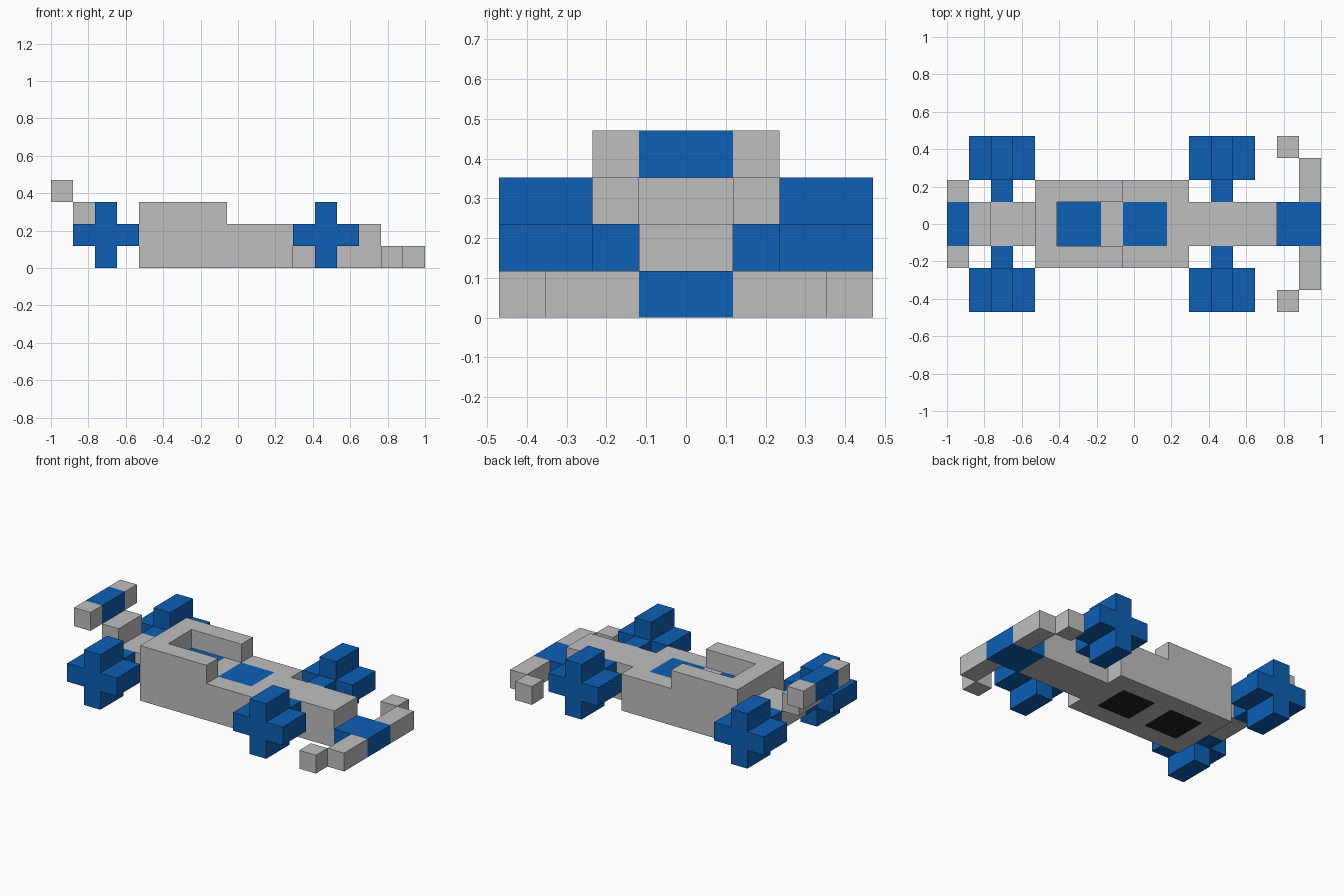
import bpy
import bmesh

default = bpy.data.objects.get("Cube")
if default:
    bpy.data.objects.remove(default, do_unlink=True)

U = 2 / 17   # one block; layouts below are in blocks, x counted from the tail
X0 = -1.0


def material(name, rgb):
    m = bpy.data.materials.new(name)
    m.use_nodes = True
    m.diffuse_color = (*rgb, 1)
    bsdf = next(n for n in m.node_tree.nodes if n.type == 'BSDF_PRINCIPLED')
    bsdf.inputs["Base Color"].default_value = (*rgb, 1)
    return m


GREY = material("light grey", (0.52, 0.52, 0.52))
BLUE = material("blue", (0.004, 0.115, 0.462))
BLACK = material("black", (0.015, 0.015, 0.015))


def finish(name, bm, mats):
    bmesh.ops.recalc_face_normals(bm, faces=bm.faces)
    me = bpy.data.meshes.new(name)
    bm.to_mesh(me)
    bm.free()
    for m in mats:
        me.materials.append(m)
    ob = bpy.data.objects.new(name, me)
    bpy.context.collection.objects.link(ob)
    return ob


def prism(outline, lo, hi, axis):
    """Extrude an outline between lo and hi along y (outline is x,z) or z (outline is x,y)."""
    bm = bmesh.new()

    def place(a, b, c):
        p = (a, c, b) if axis == 'y' else (a, b, c)
        return (X0 + p[0] * U, p[1] * U, p[2] * U)

    face = bm.faces.new([bm.verts.new(place(a, b, lo)) for a, b in outline])
    grown = bmesh.ops.extrude_face_region(bm, geom=[face])
    verts = [v for v in grown["geom"] if isinstance(v, bmesh.types.BMVert)]
    step = (hi - lo) * U
    bmesh.ops.translate(bm, verts=verts, vec=(0, step, 0) if axis == 'y' else (0, 0, step))
    return bm


def box(name, x, y, z, mat):
    rect = [(x[0], y[0]), (x[1], y[0]), (x[1], y[1]), (x[0], y[1])]
    return finish(name, prism(rect, z[0], z[1], 'z'), [mat])


# Hull and nose, with painted panels cut into the top and the underside
hull = prism([(4, -2), (11, -2), (11, -1), (15, -1), (15, 1), (11, 1), (11, 2), (4, 2)], 0, 2, 'z')
cuts = [((X0 + i * U, 0, 0), (1, 0, 0)) for i in (5, 7, 8, 10)]
cuts += [((0, j * U, 0), (0, 1, 0)) for j in (-1, 1)]
for co, no in cuts:
    bmesh.ops.bisect_plane(hull, geom=hull.verts[:] + hull.edges[:] + hull.faces[:],
                           plane_co=co, plane_no=no)
hull.normal_update()
for f in hull.faces:
    c = f.calc_center_median()
    x, y, z = (c.x - X0) / U, c.y / U, c.z / U
    if abs(f.normal.z) > 0.9 and abs(y) < 1 and (5 < x < 7 or 8 < x < 10):
        f.material_index = 1 if z > 1 else 2
finish("hull", hull, [GREY, BLUE, BLACK])

# Raised cockpit surround, open towards the nose
finish("cockpit_surround", prism([(4, -2), (8, -2), (8, -1), (5, -1), (5, 1), (8, 1), (8, 2), (4, 2)],
                                 2, 3, 'z'), [GREY])

# Tail spine and the step that carries the rear wing
box("tail_spine", (2, 4), (-1, 1), (1, 2), GREY)
box("rear_wing_mount", (1, 2), (-1, 1), (2, 3), GREY)

# Wing centres
box("rear_wing_centre", (0, 1), (-1, 1), (3, 4), BLUE)
box("front_wing_centre", (15, 17), (-1, 1), (0, 1), BLUE)

# Paired parts on both sides
for side, s in (("left", 1), ("right", -1)):
    def span(a, b):
        return tuple(sorted((a * s, b * s)))

    box(f"rear_wing_tip_{side}", (0, 1), span(1, 2), (3, 4), GREY)
    box(f"front_wing_{side}", (16, 17), span(1, 3), (0, 1), GREY)
    box(f"front_wing_endplate_{side}", (15, 16), span(3, 4), (0, 1), GREY)

    # Cross-shaped wheels with stub axles
    for end, x in (("rear", 1), ("front", 11)):
        cross = [(1, 0), (2, 0), (2, 1), (3, 1), (3, 2), (2, 2),
                 (2, 3), (1, 3), (1, 2), (0, 2), (0, 1), (1, 1)]
        lo, hi = span(2, 4)
        finish(f"{end}_wheel_{side}", prism([(x + a, b) for a, b in cross], lo, hi, 'y'), [BLUE])
        box(f"{end}_axle_{side}", (x + 1, x + 2), span(1, 2), (1, 2), BLUE)
